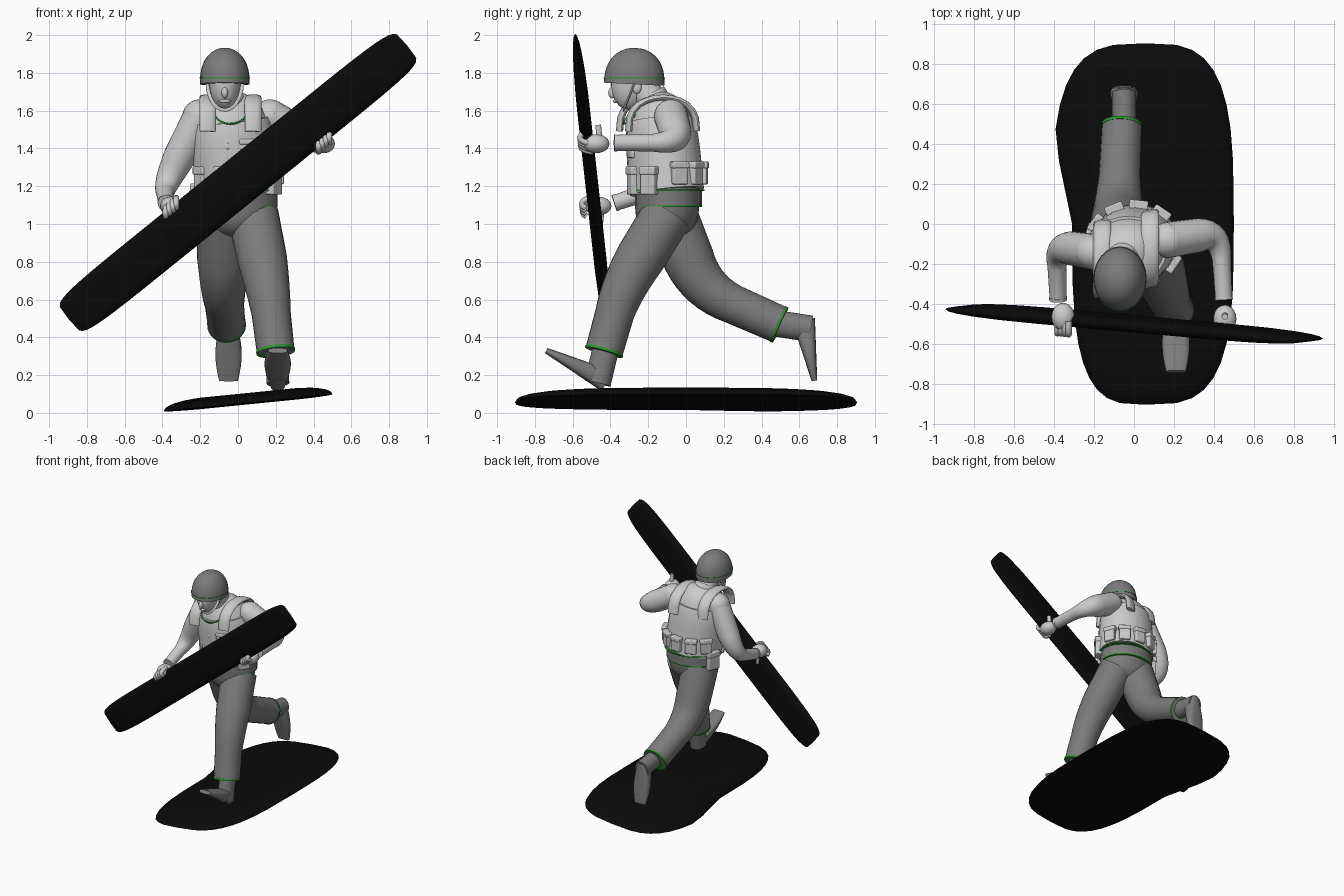
import bpy, bmesh
from math import sin, cos, pi, tau, radians, atan2, copysign
from mathutils import Vector, Matrix

default_cube = bpy.data.objects.get("Cube")
if default_cube:
    bpy.data.objects.remove(default_cube, do_unlink=True)


def material(name, red, green, blue):
    made = bpy.data.materials.new(name)
    made.use_nodes = True
    colour = (red, green, blue, 1)
    made.diffuse_color = colour
    shader = next(node for node in made.node_tree.nodes if node.type == 'BSDF_PRINCIPLED')
    shader.inputs["Base Color"].default_value = colour
    return made


LIGHT = material("pale grey", .6, .6, .6)
GREY = material("mid grey", .2, .2, .2)
BLACK = material("black", .003, .003, .003)
GREEN = material("green trim", .03, .3, .03)
ACROSS = Vector((1, 0, 0))
TURNED = Vector((1, .2, 0))
parts = []


def finish(name, bm, mat, bevel=0):
    bmesh.ops.recalc_face_normals(bm, faces=bm.faces)
    mesh = bpy.data.meshes.new(name)
    bm.to_mesh(mesh)
    bm.free()
    mesh.materials.append(mat)
    made = bpy.data.objects.new(name, mesh)
    bpy.context.collection.objects.link(made)
    if bevel:
        rounding = made.modifiers.new("soft_edges", 'BEVEL')
        rounding.width, rounding.segments = bevel, 2
    parts.append(made)


def oval(count, power):
    """Unit superellipse: a low power gives a squarer outline."""
    for step in range(count):
        angle = tau * step / count
        yield tuple(copysign(abs(v) ** power, v) for v in (cos(angle), sin(angle)))


def skin(name, rings, mat):
    bm = bmesh.new()
    rows = [[bm.verts.new(point) for point in ring] for ring in rings]
    for low, high in zip(rows, rows[1:]):
        for i in range(len(low)):
            bm.faces.new((low[i - 1], low[i], high[i], high[i - 1]))
    bm.faces.new(rows[0])
    bm.faces.new(rows[-1])
    finish(name, bm, mat)


def loft(name, sections, mat, side=ACROSS, count=24, power=1):
    """Oval sections (centre, half width, half depth) square to their path."""
    centres = [Vector(section[0]) for section in sections]
    last = len(centres) - 1
    rings = []
    for i, (_, width, depth) in enumerate(sections):
        ahead = (centres[min(i + 1, last)] - centres[max(i - 1, 0)]).normalized()
        u = (side - ahead * ahead.dot(side)).normalized()
        v = ahead.cross(u)
        rings.append([centres[i] + u * c * width + v * s * depth for c, s in oval(count, power)])
    skin(name, rings, mat)


def wire(name, points, width, depth, mat, side, power=1):
    loft(name, [(point, width, depth) for point in points], mat, side, 10, power)


def arc(start, end, steps):
    return [start + (end - start) * step / steps for step in range(steps + 1)]


def dome(name, base, axis, width, depth, mat, sharp, side=ACROSS, stop=.99):
    """Oval form closing along its axis; a higher sharp keeps it full for longer."""
    sections = []
    for s in arc(0, 1, 12):
        t = stop * (1 - (1 - s) ** 2)
        full = (1 - t ** sharp) ** .5
        sections.append((Vector(base) + Vector(axis) * t, width * full, depth * full))
    loft(name, sections, mat, side)


def ball(name, centre, size, mat):
    bm = bmesh.new()
    place = Matrix.Translation(centre) @ Matrix.Diagonal((*size, 1))
    bmesh.ops.create_uvsphere(bm, u_segments=20, v_segments=12, radius=1, matrix=place)
    finish(name, bm, mat)


def limb(name, start, joint, end, thick, thin, mat, cuff_mat):
    """Tapered tube with one rounded bend, and a cuff ring at its far end."""
    start, joint, end = Vector(start), Vector(joint), Vector(end)
    enter, leave = start.lerp(joint, .6), joint.lerp(end, .4)
    path = [enter.lerp(joint, t).lerp(joint.lerp(leave, t), t) for t in arc(0, 1, 8)]
    path = [start] + path + [end]
    radii = [thick + (thin - thick) * t for t in arc(0, 1, len(path) - 1)]
    hinge = (joint - start).cross(end - joint)
    loft(name, list(zip(path, radii, radii)), mat, hinge)
    back = (joint - end).normalized() * .015
    ring = thin + .003
    loft(name + "_cuff", [(end + back, ring, ring), (end, ring, ring)], cuff_mat, hinge)


def boot(name, ankle, heel, toe):
    ankle, heel, toe = Vector(ankle), Vector(heel), Vector(toe)
    loft(name + "_ankle", [(ankle.lerp(heel, t), .06, .07) for t in arc(0, 1.2, 3)], GREY)
    loft(name + "_foot", [(heel.lerp(toe, t), .05 + .02 * sin(pi * t), .055 - .04 * t)
                          for t in arc(-.15, 1, 8)], GREY, power=.7)


def board(name, outline, rise, drop, place):
    """Slab whose faces curve in to a thin rim."""
    rings = []
    for angle in arc(-1.2, 1.2, 10):
        scale, height = cos(angle) ** .5, sin(angle) * (rise if angle > 0 else drop)
        rings.append([place @ Vector((x * scale, y * scale, height)) for x, y in outline])
    skin(name, rings, BLACK)


# Ground board: rounded plan, one side flaring toward the back, tilted sideways
lean = Matrix.Translation((.06, 0, .055))
lean[2][0] = .1
plan = [(c * (.44 if c > 0 else .37 + .1 * max(0, min(1, 2 * s))), s * .905)
        for c, s in oval(36, .6)]
board("ground_board", plan, .055, .01, lean)

# Carried board: long slab with blunt ends
along = Vector((.78, -.07, .63)).normalized()
facing = Vector((0, 1, .1)).normalized()
carry = Matrix((along, facing.cross(along), facing)).transposed().to_4x4()
carry.translation = (0, -.5, 1.22)
board("carried_board", [(c * 1.155, s * .125) for c, s in oval(36, .25)], .036, .036, carry)

# Trousers, belt and boots
dome("trouser_seat", (0, -.1, 1.2), (0, 0, -.28), .2, .17, GREY, 5, stop=.95)
limb("front_leg", (.08, -.1, 1.05), (.16, -.34, .66), (.2, -.435, .32), .135, .1, GREY, GREEN)
limb("rear_leg", (-.08, -.08, 1.05), (-.08, .08, .65), (-.06, .5, .465), .14, .1, GREY, GREEN)
for name, low, high, mat in (("belt", 1.1, 1.18, GREY), ("belt_trim", 1.09, 1.1, GREEN)):
    loft(name, [((0, -.09, z), .21, .175) for z in (low, high)], mat)
boot("front_boot", (.2, -.42, .36), (.21, -.46, .19), (.21, -.74, .33))
boot("rear_boot", (-.05, .47, .475), (-.05, .63, .45), (-.05, .68, .17))

# Torso and vest, turned a little toward the right arm
waist, spine = (0, -.1, 1.17), (-.05, -.05, .53)
dome("torso", waist, spine, .21, .18, LIGHT, 5, TURNED)
dome("vest", waist, spine, .225, .195, LIGHT, 5, TURNED, stop=.72)
loft("vest_hem_trim", [((0, -.1, z), .228, .198) for z in (1.175, 1.183)], GREEN, TURNED)
for name, x in (("right", -.16), ("left", .08)):
    wire(name + "_vest_strap",
         [(x, -.14 + x * .2 - .18 * cos(a), 1.49 + .18 * sin(a) ** .7) for a in arc(0, 3.14, 12)],
         .045, .016, LIGHT, TURNED, .7)
wire("neckline_trim",
     [(-.04 + .09 * cos(a), -.26 - .07 * sin(a) + .02 * cos(a), 1.6 - .07 * sin(a))
      for a in arc(0, pi, 10)], .005, .005, GREEN, Vector((0, 1, 0)))


def pouch(name, angle, z, width, depth, height):
    across, deep = .22, .19
    angle = radians(angle)
    spot = Vector((across * cos(angle), deep * sin(angle) - .1, z))
    heading = atan2(sin(angle) / deep, cos(angle) / across) + pi / 2
    place = Matrix.Translation(spot) @ Matrix.Rotation(heading, 4, 'Z')
    for suffix, lip, lift, tall in (("_body", 0, 0, height), ("_flap", .01, height * .35, height * .3)):
        bm = bmesh.new()
        size = Matrix.Diagonal((width + lip, depth + lip, tall, 1))
        bmesh.ops.create_cube(bm, size=1, matrix=place @ Matrix.Translation((0, 0, lift)) @ size)
        finish(name + suffix, bm, LIGHT, bevel=.008)


for angle in range(-150, 0, 40):
    pouch(f"front_pouch_{angle + 151}", angle, 1.23, .09, .05, .15)
for angle in range(20, 150, 32):
    pouch(f"back_pouch_{angle}", angle, 1.27, .085, .05, .12)
pouch("hip_pouch", 165, 1.14, .1, .05, .15)
pouch("right_chest_pouch", -120, 1.37, .15, .04, .12)
pouch("left_chest_pouch", -75, 1.4, .1, .04, .1)

# Arms
for name, shoulder, elbow, wrist in (
        ("left", (.17, -.08, 1.57), (.43, -.04, 1.43), (.45, -.38, 1.43)),
        ("right", (-.2, -.14, 1.57), (-.39, -.11, 1.2), (-.38, -.38, 1.11))):
    ball(name + "_shoulder", shoulder, (.095, .09, .09), LIGHT)
    limb(name + "_arm", shoulder, elbow, wrist, .09, .042, LIGHT, LIGHT)

# Hands: palm at the board's edge, fingers hooked over its front, thumb behind
for name, palm, up in (("left", (.455, -.475, 1.425), 1), ("right", (-.355, -.465, 1.095), -1)):
    palm = Vector(palm)
    ball(name + "_palm", palm, (.058, .07, .05), LIGHT)
    for finger in range(4):
        knuckle = palm + along * (finger - 1.5) * .024
        wire(f"{name}_finger_{finger + 1}",
             [knuckle + Vector((0, -.02 - .065 * sin(a), up * (.01 - .03 * cos(a))))
              for a in arc(0, 2.4, 6)], .016, .016, LIGHT, ACROSS)
    wire(name + "_thumb", [palm + Vector((0, .02 - t * .1, up * t)) for t in arc(0, .1, 4)],
         .016, .016, LIGHT, ACROSS)

# Neck, head and face
throat, skull = Vector((-.05, -.16, 1.62)), Vector((-.065, -.25, 1.76))
loft("neck", [(throat.lerp(skull, t), .08 - .01 * t, .08) for t in arc(0, 1, 4)], LIGHT)
loft("shirt_collar", [(throat.lerp(skull, t), .095 - .03 * t, .095) for t in arc(.1, .4, 2)], LIGHT)
dome("head", (-.07, -.28, 1.85), (0, -.03, -.245), .088, .11, LIGHT, 3)
ball("nose", (-.07, -.39, 1.695), (.018, .022, .03), LIGHT)
ball("mouth", (-.07, -.37, 1.65), (.032, .016, .01), LIGHT)
for name, sign in (("right", -1), ("left", 1)):
    ball(name + "_ear", (-.07 + sign * .086, -.26, 1.725), (.014, .025, .035), LIGHT)
wire("chin_strap", [(-.07 + .09 * cos(a), -.27 - .06 * sin(a), 1.75 - .145 * sin(a))
                    for a in arc(0, pi, 14)], .005, .012, LIGHT, Vector((0, 1, 0)))

# Helmet
dome("helmet", (-.07, -.275, 1.74), (0, .01, .193), .132, .16, GREY, 2.5)
loft("helmet_trim", [((-.07, -.274, z), .134, .162) for z in (1.77, 1.775)], GREEN)

# Smooth shading with sharp edges kept
bpy.ops.object.select_all(action='DESELECT')
for part in parts:
    part.select_set(True)
bpy.context.view_layer.objects.active = parts[0]
bpy.ops.object.shade_smooth_by_angle(angle=radians(50))
